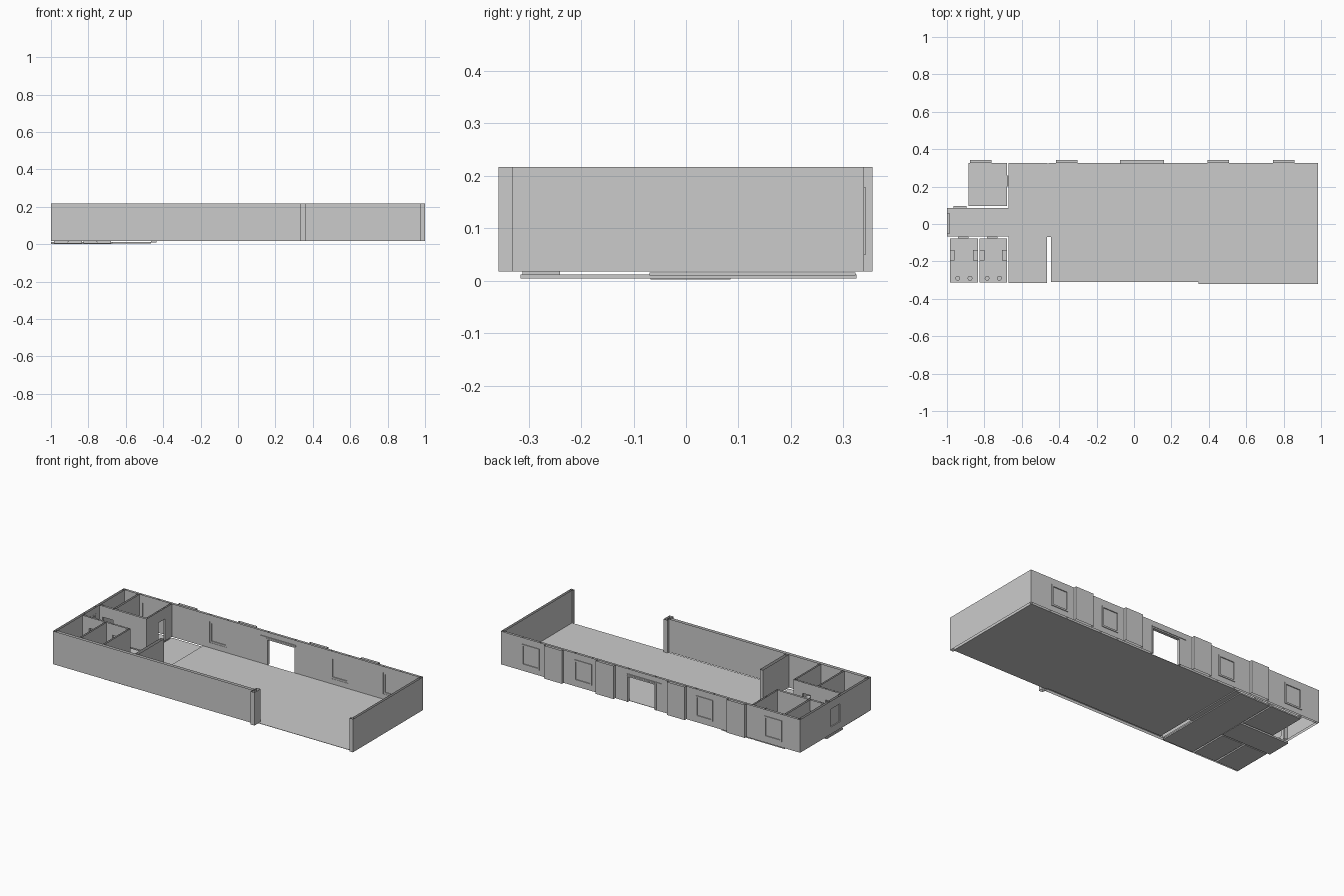
import bpy, bmesh
from mathutils import Vector

if "Cube" in bpy.data.objects:
    bpy.data.objects.remove(bpy.data.objects["Cube"])

grey = bpy.data.materials.new("plain_grey")
grey.use_nodes = True
grey.diffuse_color = (0.6, 0.6, 0.6, 1)
grey.node_tree.nodes["Principled BSDF"].inputs["Base Color"].default_value = (0.6, 0.6, 0.6, 1)

BASE, TOP = 0.017, 0.217


def add_box(bm, x0, x1, y0, y1, z0, z1):
    low, high = Vector((x0, y0, z0)), Vector((x1, y1, z1))
    verts = bmesh.ops.create_cube(bm, size=1)["verts"]
    for v in verts:
        v.co = Vector((low[i] if v.co[i] < 0 else high[i]) for i in range(3))


def finish(name, bm, open_ends=False):
    # Walls are hollow shells, open at the top and the foot
    if open_ends:
        ends = [f for f in bm.faces if abs(f.normal.z) > 0.5 and
                (f.calc_center_median().z > TOP - 0.001 or f.calc_center_median().z < BASE + 0.001)]
        bmesh.ops.delete(bm, geom=ends, context='FACES')
    mesh = bpy.data.meshes.new(name)
    bm.to_mesh(mesh)
    bm.free()
    mesh.materials.append(grey)
    obj = bpy.data.objects.new(name, mesh)
    bpy.context.collection.objects.link(obj)
    return obj


def boxes(name, *parts, open_ends=False):
    bm = bmesh.new()
    for p in parts:
        add_box(bm, *p)
    bm.normal_update()
    return finish(name, bm, open_ends)


def wall(name, axis, start, end, low, high, openings=()):
    """Wall along an axis; openings are (from, to, sill, head)."""
    def part(a, b, z0, z1):
        return (a, b, low, high, z0, z1) if axis == "x" else (low, high, a, b, z0, z1)
    parts, pos = [], start
    for a, b, sill, head in openings:
        parts.append(part(pos, a, BASE, TOP))
        parts.append(part(a, b, head, TOP))
        if sill > BASE:
            parts.append(part(a, b, BASE, sill))
        pos = b
    parts.append(part(pos, end, BASE, TOP))
    return boxes(name, *parts, open_ends=True)


def window(name, axis, mid, half, low, high, z0=0.05, z1=0.178):
    """Frame of four bars around a thin pane."""
    t, c = 0.01, (low + high) / 2
    def part(a, b, d0, d1, e0, e1):
        return (a, b, d0, d1, e0, e1) if axis == "x" else (d0, d1, a, b, e0, e1)
    a, b = mid - half, mid + half
    boxes(name,
          part(a, a + t, low, high, z0, z1), part(b - t, b, low, high, z0, z1),
          part(a + t, b - t, low, high, z0, z0 + t), part(a + t, b - t, low, high, z1 - t, z1),
          part(a + t, b - t, c - 0.002, c + 0.002, z0 + t, z1 - t))


# Floors
boxes("main_floor", (-0.445, 0.985, -0.31, 0.325, BASE, 0.019),
      (0.345, 0.985, -0.32, -0.31, BASE, 0.019),
      (-0.455, -0.445, -0.07, 0.325, BASE, 0.019))
boxes("hall_floor", (-0.67, -0.465, -0.315, 0.325, 0.004, 0.012),
      (-0.465, -0.435, -0.07, 0.323, 0.01, 0.016))
boxes("corridor_floor", (-1.0, -0.67, -0.068, 0.085, 0.002, 0.012))
boxes("store_floor", (-0.885, -0.68, 0.095, 0.325, 0.004, 0.012))

# Outer walls
WINDOWS = (-0.82, -0.36, 0.45, 0.8)
HALF = 0.058
holes = sorted([(x - HALF, x + HALF, 0.05, 0.178) for x in WINDOWS] + [(-0.03, 0.15, BASE, 0.17)])
wall("back_wall", "x", -1, 1, 0.326, 0.339, holes)
wall("front_wall", "x", -1, 0.345, -0.337, -0.318)
wall("left_wall", "y", -0.33, 0.339, 0.985, 1.0)
wall("right_wall", "y", -0.337, 0.339, -1.0, -0.985, [(-0.05, 0.055, 0.05, 0.178)])
for x in WINDOWS:
    window("back_window", "x", x, HALF, 0.328, 0.343)
window("right_window", "y", 0.0025, 0.0525, -1.0, -0.984)

# Columns and pilasters
boxes("opening_column", (0.335, 0.36, -0.357, -0.3, BASE, TOP), open_ends=True)
boxes("end_column", (0.977, 1.0, -0.332, -0.318, BASE, TOP), open_ends=True)
for x in (-0.58, -0.18, 0.295, 0.64):
    boxes("back_pilaster", (x - 0.06, x + 0.06, 0.338, 0.355, BASE, TOP), open_ends=True)

# Door rail above the back doorway
boxes("door_rail", (-0.075, 0.16, 0.322, 0.343, 0.18, 0.187))
boxes("door_frame", (-0.04, -0.03, 0.324, 0.342, BASE, 0.178),
      (0.15, 0.16, 0.324, 0.342, BASE, 0.178), (-0.03, 0.15, 0.324, 0.342, 0.17, 0.178))

# Inner walls
HEAD = 0.15
wall("hall_wall", "y", -0.318, -0.07, -0.465, -0.445)
wall("washroom_back_wall", "x", -0.985, -0.67, -0.077, -0.067,
     [(-0.94, -0.885, BASE, HEAD), (-0.785, -0.73, BASE, HEAD)])
wall("washroom_side_wall", "y", -0.318, -0.067, -0.68, -0.67)
wall("washroom_divider", "y", -0.318, -0.077, -0.835, -0.825)
wall("store_front_wall", "x", -0.985, -0.67, 0.084, 0.096, [(-0.965, -0.895, BASE, HEAD)])
wall("store_side_wall", "y", 0.096, 0.326, -0.68, -0.67, [(0.2, 0.26, BASE, HEAD)])
wall("store_divider", "y", 0.096, 0.326, -0.897, -0.885)

# Washrooms: floor, raised platform, pans and basins
for x0, x1 in ((-0.985, -0.835), (-0.825, -0.68)):
    mid = (x0 + x1) / 2
    boxes("washroom_floor", (x0, x1, -0.312, -0.077, 0.004, 0.012))
    boxes("stall_platform", (x0, mid - 0.001, -0.312, -0.24, 0.012, 0.018),
          (mid + 0.001, x1, -0.312, -0.24, 0.012, 0.018))
    for x in (mid - 0.033, mid + 0.033):
        bm = bmesh.new()
        bmesh.ops.create_cone(bm, cap_ends=True, segments=12, radius1=0.008, radius2=0.013, depth=0.02)
        bmesh.ops.translate(bm, vec=(x, -0.29, 0.028), verts=bm.verts)
        finish("toilet_pan", bm)
    for side, inward in ((x0, 1), (x1, -1)):
        a, b = sorted((side, side + inward * 0.026))
        boxes("wash_basin", (a, b, -0.195, -0.14, 0.06, 0.075))
